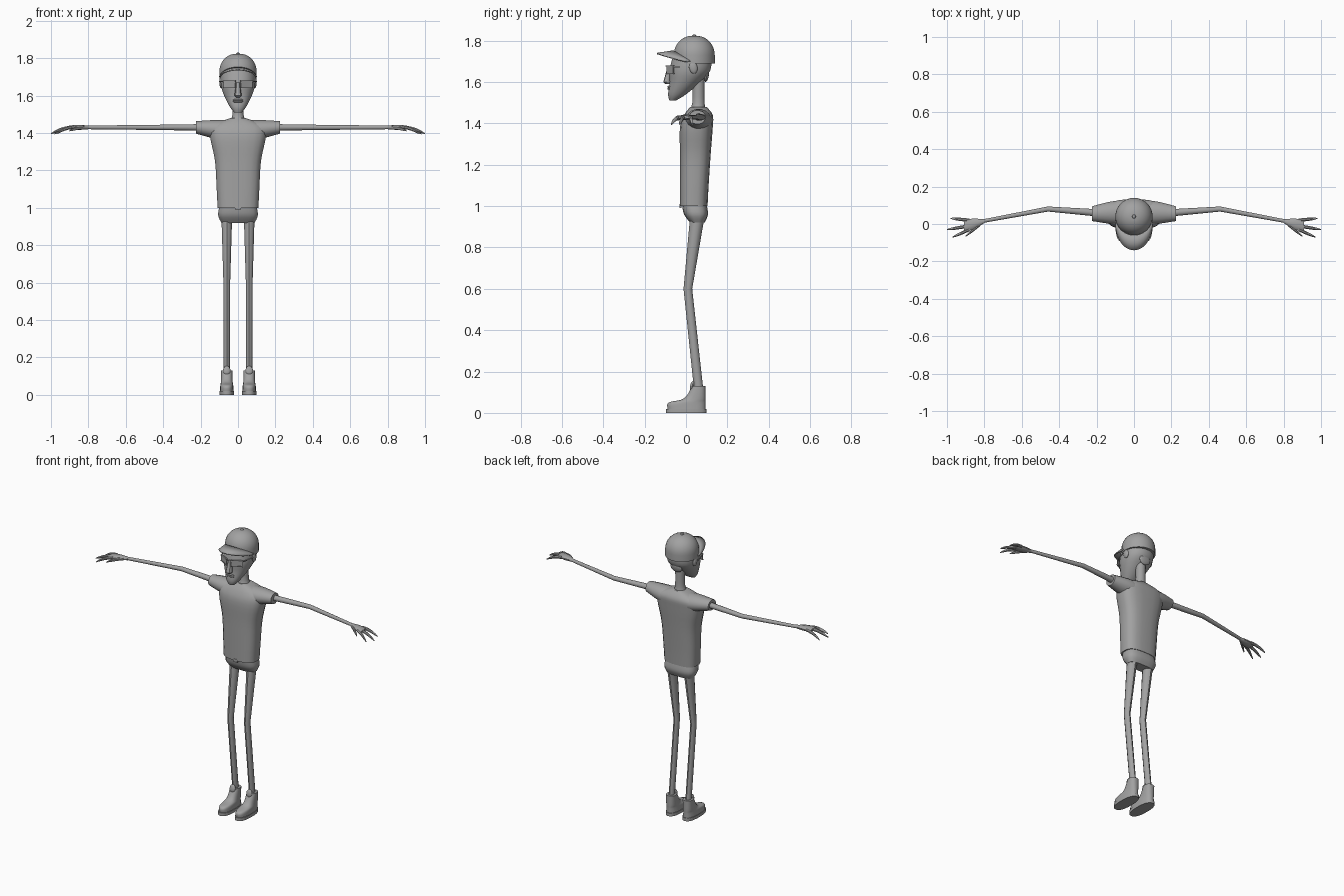
import bpy, bmesh
from math import sin, cos, pi, copysign, radians
from mathutils import Matrix, Vector

cube = bpy.data.objects.get("Cube")
if cube:
    bpy.data.objects.remove(cube, do_unlink=True)

grey = bpy.data.materials.new("plain_grey")
grey.use_nodes = True
colour = (0.36, 0.36, 0.36, 1)
grey.diffuse_color = colour
grey.node_tree.nodes["Principled BSDF"].inputs["Base Color"].default_value = colour
parts = []


def finish(name, bm):
    bmesh.ops.recalc_face_normals(bm, faces=bm.faces)
    mesh = bpy.data.meshes.new(name)
    bm.to_mesh(mesh)
    bm.free()
    mesh.materials.append(grey)
    obj = bpy.data.objects.new(name, mesh)
    bpy.context.collection.objects.link(obj)
    parts.append(obj)
    return obj


def refine(rows, steps=4):
    """Pass a smooth curve through a few rows of profile values."""
    rows = [Vector(row) for row in rows]
    padded = [rows[0], *rows, rows[-1]]
    result = []
    for a, b, c, d in zip(padded, padded[1:], padded[2:], padded[3:]):
        for step in range(steps):
            t = step / steps
            bend = (a * 2 - b * 5 + c * 4 - d) + (b * 3 - c * 3 + d - a) * t
            result.append(b + (c - a + bend * t) * (t / 2))
    return result + [rows[-1]]


def skin(name, sections, sides, power):
    """Join oval sections, each a centre and two half-axis vectors."""
    bm = bmesh.new()
    rings = []
    for centre, across, along in sections:
        ring = []
        for i in range(sides):
            angle = 2 * pi * (i + 0.5) / sides
            c, s = cos(angle), sin(angle)
            point = Vector(centre)
            point += Vector(across) * copysign(abs(c) ** power, c)
            point += Vector(along) * copysign(abs(s) ** power, s)
            ring.append(bm.verts.new(point))
        rings.append(ring)
    for lower, upper in zip(rings, rings[1:]):
        for i in range(sides):
            bm.faces.new((lower[i - 1], lower[i], upper[i], upper[i - 1]))
    bm.faces.new(rings[0])
    bm.faces.new(rings[-1])
    return finish(name, bm)


def upright(name, rows, x=0, sides=20, power=0.8):
    """Vertical loft: height, half width, front y and back y."""
    sections = [((x, (front + back) / 2, z), (width, 0, 0), (0, (back - front) / 2, 0))
                for z, width, front, back in rows]
    return skin(name, sections, sides, power)


def sideways(name, rows, flip, sides=12):
    """Loft along x: centre, half depth and half height."""
    sections = [((x * flip, y, z), (0, depth, 0), (0, 0, height))
                for x, y, z, depth, height in rows]
    return skin(name, sections, sides, power=1)


def ball(name, centre, size, tilt=0):
    bm = bmesh.new()
    bmesh.ops.create_uvsphere(bm, u_segments=16, v_segments=10, radius=1)
    rotation = Matrix.Rotation(tilt, 4, "X")
    bm.transform(Matrix.Translation(centre) @ rotation @ Matrix.Diagonal((*size, 1)))
    return finish(name, bm)


def box(name, centre, size, turn=0):
    bm = bmesh.new()
    bmesh.ops.create_cube(bm, size=1)
    rotation = Matrix.Rotation(turn, 4, "Z")
    bm.transform(Matrix.Translation(centre) @ rotation @ Matrix.Diagonal((*size, 1)))
    return finish(name, bm)


# Shirt, hips and neck
upright("shirt_body", refine([
    (1, 0.11, -0.03, 0.105), (1.1, 0.115, -0.03, 0.11), (1.25, 0.124, -0.03, 0.12),
    (1.38, 0.15, -0.03, 0.13), (1.44, 0.14, -0.01, 0.13), (1.48, 0.04, 0.02, 0.1)]), power=0.7)
upright("hips", refine([
    (1.01, 0.1, -0.02, 0.1), (0.96, 0.107, -0.01, 0.107), (0.92, 0.09, 0.02, 0.09)]), power=0.7)
box("belt_buckle", (0, -0.027, 1), (0.03, 0.01, 0.02))
upright("neck", refine([
    (1.45, 0.05, 0.01, 0.1), (1.5, 0.03, 0.03, 0.09), (1.62, 0.03, 0.03, 0.09)]), power=1)

# Head
upright("head", refine([
    (1.51, 0.02, -0.08, -0.05), (1.54, 0.044, -0.087, 0), (1.6, 0.075, -0.08, 0.07),
    (1.66, 0.093, -0.08, 0.12), (1.74, 0.09, -0.06, 0.12)]), power=0.9)
upright("nose", [(1.59, 0.01, -0.1, -0.07), (1.6, 0.02, -0.11, -0.07),
                 (1.67, 0.01, -0.09, -0.07)], sides=10)
for lip, height in (("upper_lip", 1.577), ("lower_lip", 1.568)):
    ball(lip, (0, -0.08, height), (0.027, 0.01, 0.006))
ball("nape_hair", (0, 0.1, 1.63), (0.04, 0.01, 0.03), tilt=-0.2)

# Cap dome from a straight skirt and a quarter arc
cap_y, cap_radius, cap_edge = 0.04, 0.1, 1.69
dome = [(cap_edge, cap_radius, cap_y - cap_radius, cap_y + cap_radius)]
for step in range(9):
    lift = radians(step * 10)
    radius = cap_radius * cos(lift) ** 0.9
    dome.append((1.73 + 0.095 * sin(lift), radius, cap_y - radius, cap_y + radius))
upright("cap_dome", dome, sides=24, power=1)
ball("cap_button", (0, cap_y, 1.824), (0.01, 0.01, 0.006))

# Cap brim, arched across and reaching forward
bm = bmesh.new()
strips = []
for step in range(-8, 9):
    swing = radians(step * 10)
    forward = cos(swing)
    strip = []
    for reach in (0, 0.5, 1):
        y = cap_y - cap_radius * forward - 0.08 * reach * forward ** 0.6
        z = cap_edge + (0.06 - 0.012 * reach) * forward
        strip.append(bm.verts.new((cap_radius * sin(swing), y, z)))
    strips.append(strip)
for one, two in zip(strips, strips[1:]):
    for k in range(2):
        bm.faces.new((one[k], one[k + 1], two[k + 1], two[k]))
brim = finish("cap_brim", bm)
thick = brim.modifiers.new("thickness", "SOLIDIFY")
thick.thickness = 0.007
thick.offset = 0

box("glasses_bridge", (0, -0.09, 1.67), (0.03, 0.006, 0.006))

# Fingers: root depth, tip depth, first x and last x
fingers = {
    "outer_finger": (0.02, 0.03, 0.88, 0.98),
    "middle_finger": (-0.01, -0.03, 0.88, 1),
    "index_finger": (-0.03, -0.07, 0.88, 0.97),
    "thumb": (0, -0.065, 0.82, 0.9),
}
arm_z = 1.43
foot_x = 0.06

for side, s in (("left", 1), ("right", -1)):
    # Ear and half of the glasses
    ball(side + "_ear", (s * 0.09, 0.035, 1.67), (0.01, 0.02, 0.03), tilt=0.2)
    turn = s * radians(28)
    lens = Vector((s * 0.046, -0.077, 1.66))
    box(side + "_lens", lens, (0.07, 0.004, 0.036), turn)
    for edge, rise in (("top", 0.018), ("bottom", -0.018)):
        rim = lens + Vector((0, 0, rise))
        box(f"{side}_{edge}_rim", rim, (0.073, 0.009, 0.005), turn)
    box(side + "_glasses_arm", (s * 0.09, -0.02, 1.675), (0.004, 0.08, 0.007), -turn / 2)

    # Sleeve, arm and palm
    sideways(side + "_sleeve", refine([
        (0.04, 0.06, 1.41, 0.07, 0.06), (0.13, 0.06, 1.42, 0.06, 0.05),
        (0.225, 0.055, arm_z, 0.04, 0.034)]), s, sides=16)
    sideways(side + "_arm", [
        (0.2, 0.06, arm_z, 0.02, 0.018), (0.46, 0.08, arm_z, 0.014, 0.014),
        (0.81, 0.015, arm_z, 0.01, 0.01)], s)
    sideways(side + "_palm", refine([
        (0.8, 0.015, arm_z, 0.01, 0.01), (0.86, 0, arm_z, 0.03, 0.014),
        (0.91, -0.01, arm_z, 0.03, 0.008)]), s)

    # Fingers droop and taper toward the tips
    for finger, (root, tip, start, end) in fingers.items():
        droop = 0.018 if finger == "thumb" else 0.034
        rows = []
        for step in range(7):
            t = step / 6
            radius = 0.01 * (1 - 0.7 * t ** 4)
            rows.append((start + (end - start) * t, root + (tip - root) * t,
                         arm_z - droop * t * t, radius, radius))
        sideways(f"{side}_{finger}", rows, s, sides=8)

    # Leg bent at the knee
    upright(side + "_leg", [(0.95, 0.03, 0.02, 0.09), (0.6, 0.019, -0.012, 0.03),
                            (0.1, 0.017, 0.04, 0.085)], s * foot_x, sides=10, power=1)

    # Shoe with a flat sole
    upright(side + "_sole", [(z, 0.04, -0.097, 0.1) for z in (0, 0.02)], s * foot_x)
    upright(side + "_shoe_upper", refine([
        (0.02, 0.037, -0.09, 0.095), (0.05, 0.035, -0.085, 0.095),
        (0.07, 0.032, -0.01, 0.095), (0.13, 0.03, 0.03, 0.095)]), s * foot_x)
    ball(side + "_shoe_tongue", (s * foot_x, 0.03, 0.13), (0.02, 0.01, 0.025), tilt=-0.2)

# Smooth shading with crisp creases
bpy.ops.object.select_all(action="DESELECT")
for obj in parts:
    obj.select_set(True)
bpy.context.view_layer.objects.active = parts[0]
bpy.ops.object.shade_smooth_by_angle(angle=radians(38))
